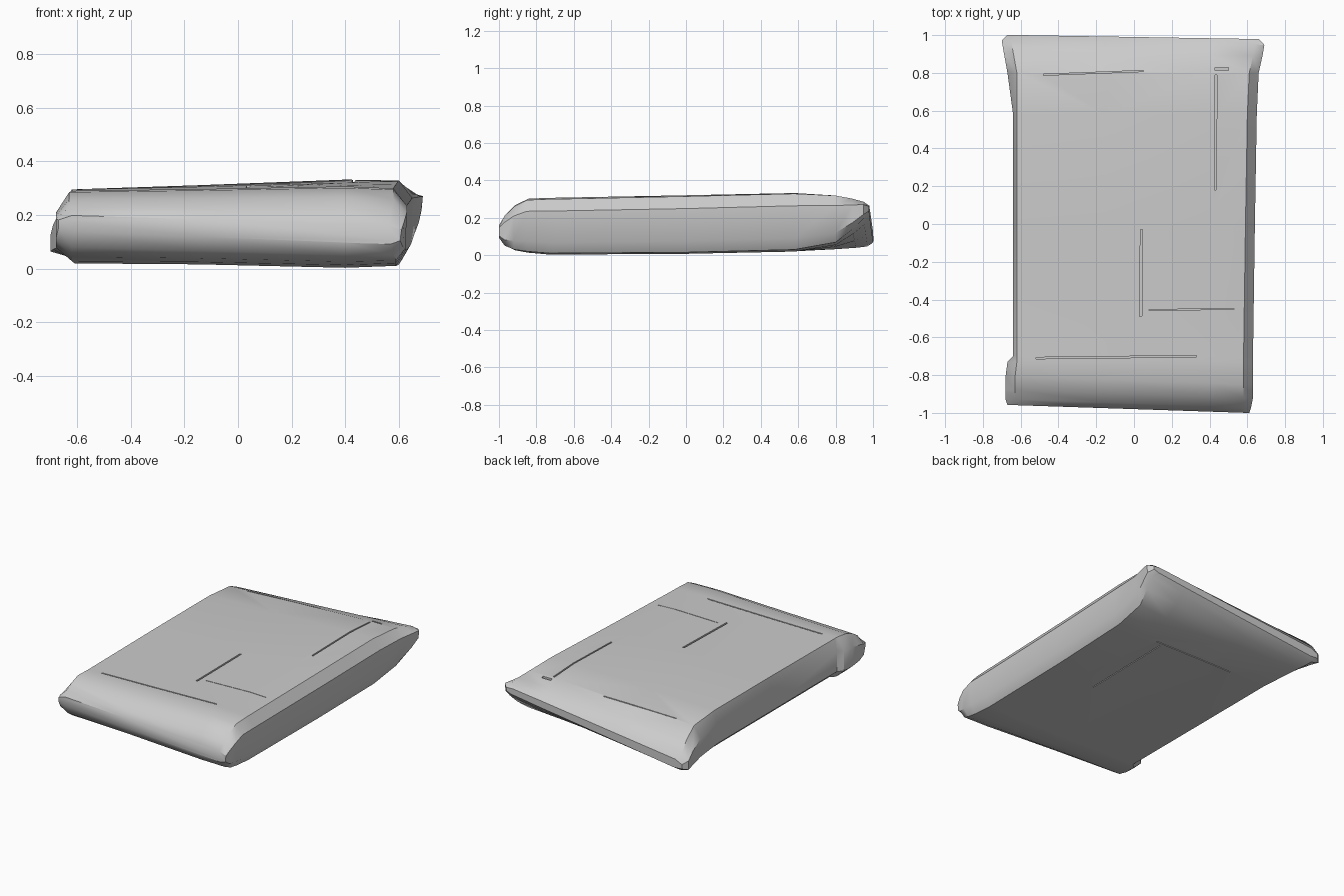
import bpy, bmesh
from mathutils import Matrix, Vector

cube = bpy.data.objects.get("Cube")
if cube:
    bpy.data.objects.remove(cube, do_unlink=True)

grey = bpy.data.materials.new("plain grey")
grey.use_nodes = True
grey.diffuse_color = (0.6, 0.6, 0.6, 1)
grey.node_tree.nodes["Principled BSDF"].inputs["Base Color"].default_value = (0.6, 0.6, 0.6, 1)


def make_object(name, bm):
    mesh = bpy.data.meshes.new(name)
    bm.to_mesh(mesh)
    bm.free()
    obj = bpy.data.objects.new(name, mesh)
    bpy.context.collection.objects.link(obj)
    mesh.materials.append(grey)
    return obj


# Slab stations: y, left x, right x, left bottom and top z, right bottom and top z.
# Both ends close in a ridge that twists across the width.
stations = [
    (-0.98, -0.67, 0.61, 0.14, 0.20, 0.09, 0.16),
    (-0.95, -0.68, 0.62, 0.08, 0.23, 0.05, 0.21),
    (-0.90, -0.68, 0.63, 0.045, 0.26, 0.03, 0.26),
    (-0.83, -0.68, 0.63, 0.028, 0.285, 0.02, 0.295),
    (-0.73, -0.67, 0.63, 0.02, 0.29, 0.01, 0.30),
    (-0.70, -0.64, 0.63, 0.02, 0.29, 0.01, 0.30),
    (0.00, -0.64, 0.64, 0.02, 0.295, 0.015, 0.315),
    (0.58, -0.64, 0.65, 0.02, 0.295, 0.03, 0.33),
    (0.80, -0.67, 0.66, 0.03, 0.275, 0.07, 0.32),
    (0.90, -0.69, 0.68, 0.035, 0.22, 0.14, 0.305),
    (0.96, -0.70, 0.69, 0.04, 0.16, 0.20, 0.29),
    (0.99, -0.67, 0.66, 0.06, 0.12, 0.23, 0.27),
]


def section(y, left, right, zb_l, zt_l, zb_r, zt_r):
    """Outline with softened edges: x position and height fraction per point."""
    inset = 0.02 if -0.72 < y < 0.7 else 0.05
    outline = [
        (left + 0.06, 0.0), (-0.15, 0.0), (0.40, -0.03), (right - 0.04, 0.0),
        (right - 0.005, 0.2), (right, 0.78), (right - 0.05, 1.0),
        (0.40, 1.03), (-0.15, 1.01), (left + inset, 1.0), (left, 0.7), (left, 0.2),
    ]
    # The front edge runs slightly skewed across the width
    skew = -0.02 if y < -0.75 else -0.01 if y > 0.85 else 0
    points = []
    for x, f in outline:
        t = (x - left) / (right - left)
        zb = zb_l + (zb_r - zb_l) * t
        zt = zt_l + (zt_r - zt_l) * t
        points.append((x, y + skew * x / 0.6, zb + (zt - zb) * f))
    return points


bm = bmesh.new()
rings = [[bm.verts.new(p) for p in section(*s)] for s in stations]
for a, b in zip(rings, rings[1:]):
    for i in range(len(a)):
        j = (i + 1) % len(a)
        bm.faces.new((a[i], a[j], b[j], b[i]))
bm.faces.new(rings[0])
bm.faces.new(rings[-1])
bmesh.ops.recalc_face_normals(bm, faces=bm.faces)
slab = make_object("slab", bm)

# Narrow seams: start x, y, end x, y, width, centre height
seams = [
    (0.435, 0.79, 0.43, 0.18, 0.010, 0.325),
    (0.035, -0.49, 0.04, -0.03, 0.012, 0.31),
    (-0.52, -0.71, 0.33, -0.70, 0.008, 0.30),
    (0.08, -0.455, 0.53, -0.45, 0.004, 0.31),
    (-0.48, 0.79, 0.05, 0.81, 0.006, 0.29),
    (0.43, 0.82, 0.50, 0.82, 0.016, 0.32),
    (0.30, 0.58, -0.30, 0.58, 0.006, 0.02),
    (0.25, 0.55, 0.25, -0.10, 0.006, 0.01),
]
bm = bmesh.new()
for x0, y0, x1, y1, width, z in seams:
    line = Vector((x1 - x0, y1 - y0, 0))
    place = (Matrix.Translation(((x0 + x1) / 2, (y0 + y1) / 2, z))
             @ line.to_track_quat("X", "Z").to_matrix().to_4x4()
             @ Matrix.Diagonal((line.length, width, 0.05, 1)))
    bmesh.ops.create_cube(bm, size=1, matrix=place)
cutter = make_object("seam_cutter", bm)
cutter.hide_render = True

cut = slab.modifiers.new("seams", "BOOLEAN")
cut.operation = "DIFFERENCE"
cut.solver = "EXACT"
cut.use_self = True
cut.object = cutter

bpy.ops.object.select_all(action="DESELECT")
slab.select_set(True)
bpy.context.view_layer.objects.active = slab
bpy.ops.object.modifier_apply(modifier=cut.name)
bpy.data.objects.remove(cutter, do_unlink=True)
bpy.ops.object.shade_smooth_by_angle(angle=0.6)
